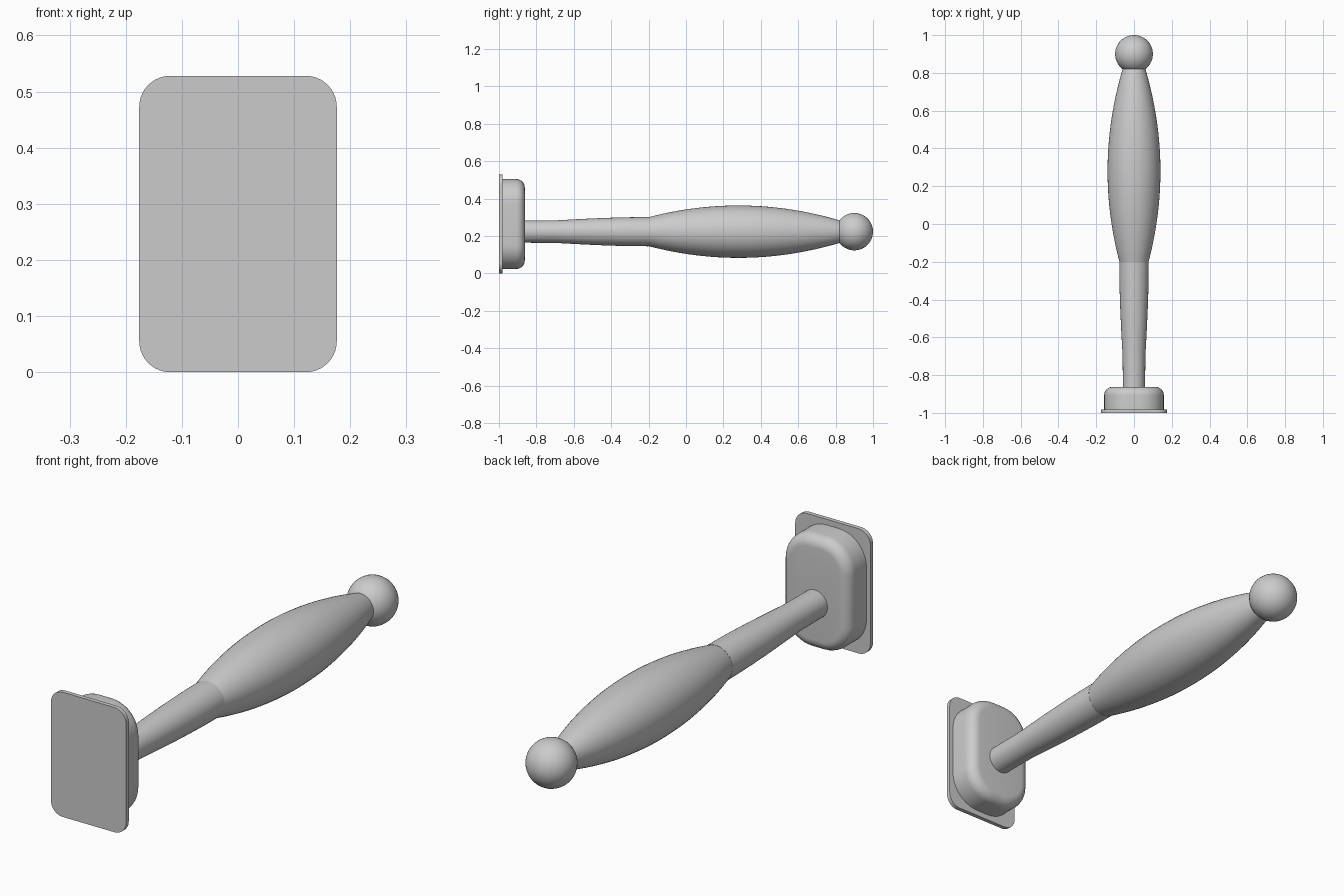
import bpy, bmesh, math
from mathutils import Matrix

cube = bpy.data.objects.get("Cube")
if cube:
    bpy.data.objects.remove(cube, do_unlink=True)

AXIS_Z = 0.223      # height of the handle axis
PLATE_Z = 0.264     # height of the plate centre

grey = bpy.data.materials.new("plain grey")
grey.use_nodes = True
grey.diffuse_color = (0.6, 0.6, 0.6, 1)
grey.node_tree.nodes["Principled BSDF"].inputs["Base Color"].default_value = (0.6, 0.6, 0.6, 1)


def finish(bm, name, angle=35):
    bmesh.ops.recalc_face_normals(bm, faces=bm.faces)
    mesh = bpy.data.meshes.new(name)
    bm.to_mesh(mesh)
    bm.free()
    mesh.materials.append(grey)
    obj = bpy.data.objects.new(name, mesh)
    bpy.context.collection.objects.link(obj)
    bpy.ops.object.select_all(action='DESELECT')
    obj.select_set(True)
    bpy.context.view_layer.objects.active = obj
    bpy.ops.object.shade_smooth_by_angle(angle=math.radians(angle))
    return obj


def outline(half_x, half_z, radius, inset=0, steps=10):
    """Rounded rectangle, shrunk evenly by inset."""
    points = []
    for corner, (sx, sz) in enumerate([(1, 1), (-1, 1), (-1, -1), (1, -1)]):
        for i in range(steps + 1):
            a = math.pi / 2 * (corner + i / steps)
            r = radius - inset
            points.append((sx * (half_x - radius) + r * math.cos(a),
                           sz * (half_z - radius) + r * math.sin(a)))
    return points


def rounded_slab(name, half_x, half_z, radius, y0, y1, edge=0):
    """Rounded rectangle extruded along y, with its back edge rounded."""
    bm = bmesh.new()
    layers = [(y0, 0)]
    steps = 8 if edge else 0
    for i in range(steps + 1):
        a = math.pi / 2 * i / max(steps, 1)
        layers.append((y1 - edge + edge * math.sin(a), edge * (1 - math.cos(a))))
    rings = [[bm.verts.new((x, y, PLATE_Z + z))
              for x, z in outline(half_x, half_z, radius, inset)]
             for y, inset in layers]
    n = len(rings[0])
    for a, b in zip(rings, rings[1:]):
        for i in range(n):
            j = (i + 1) % n
            bm.faces.new((a[i], a[j], b[j], b[i]))
    bm.faces.new(rings[0])
    bm.faces.new(rings[-1])
    return finish(bm, name)


def turned(name, profile, segments=48):
    """Surface of revolution about the handle axis from (y, radius) pairs."""
    bm = bmesh.new()
    rings = []
    for y, r in profile:
        angles = [2 * math.pi * k / segments for k in range(segments)]
        rings.append([bm.verts.new((r * math.cos(t), y, AXIS_Z + r * math.sin(t)))
                      for t in angles])
    for a, b in zip(rings, rings[1:]):
        for i in range(segments):
            j = (i + 1) % segments
            bm.faces.new((a[i], a[j], b[j], b[i]))
    bm.faces.new(rings[0])
    bm.faces.new(rings[-1])
    return finish(bm, name)


# Mounting plate and the rounded block behind it
rounded_slab("mounting_plate", 0.176, 0.264, 0.055, -1.0, -0.982)
rounded_slab("base_block", 0.158, 0.24, 0.13, -0.982, -0.862, edge=0.045)

# Slim neck, swelling gently towards the grip
neck = [(-0.87, 0.059)]
for i in range(13):
    t = i / 12
    neck.append((-0.7 + 0.5 * t, 0.06 + 0.018 * math.sin(t * math.pi / 2)))
turned("neck", neck)

# Barrel-shaped grip
grip = []
for i in range(33):
    y = -0.2 + 1.02 * i / 32
    grip.append((y, 0.14 - 0.272 * (y - 0.28) ** 2))
turned("grip", grip)

# Ball at the end
bm = bmesh.new()
bmesh.ops.create_uvsphere(
    bm, u_segments=48, v_segments=24, radius=0.1,
    matrix=Matrix.Translation((0, 0.9, AXIS_Z)) @ Matrix.Rotation(math.pi / 2, 4, 'X'))
finish(bm, "end_ball")
